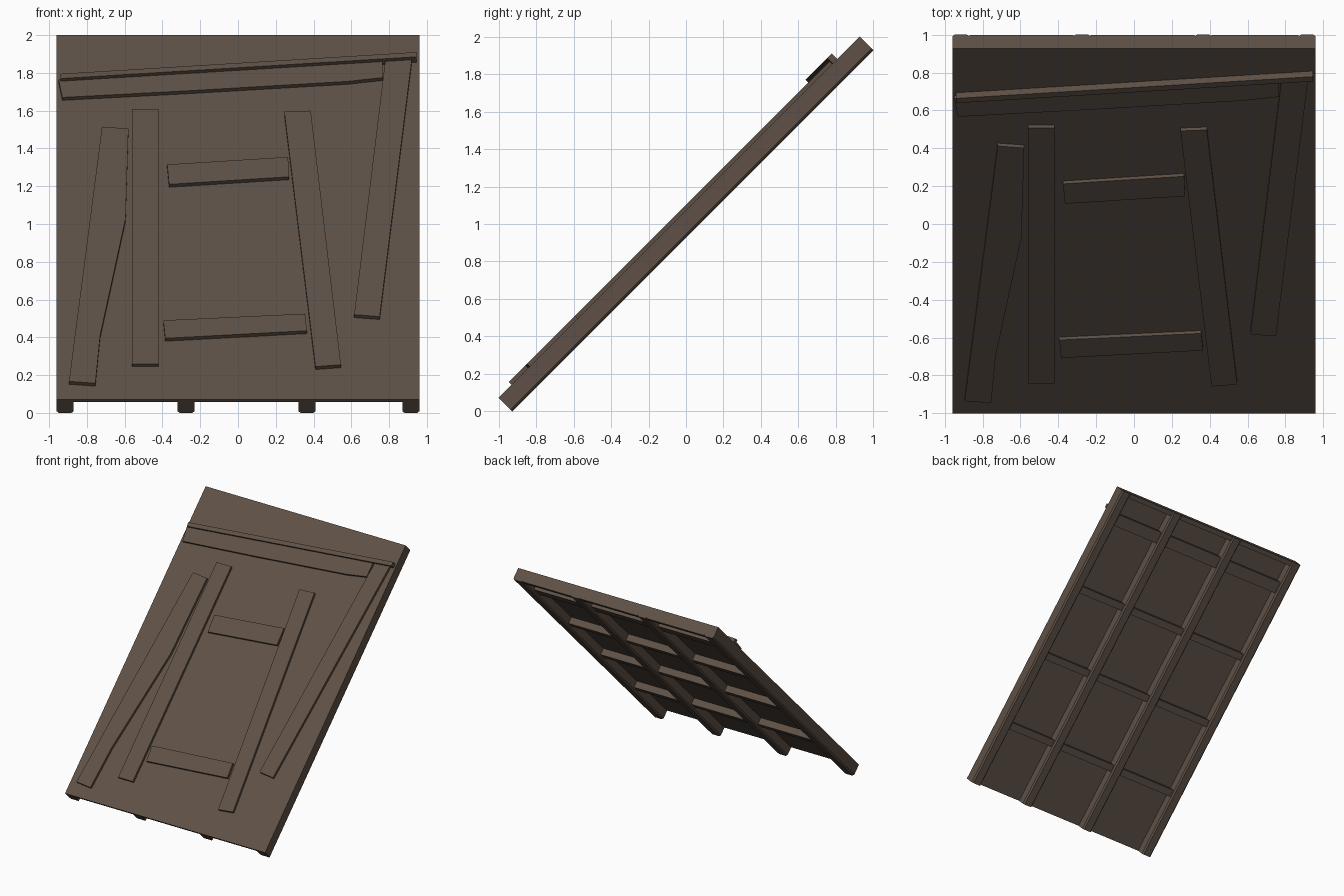
import bpy, bmesh, math
from mathutils import Matrix

if "Cube" in bpy.data.objects:
    bpy.data.objects.remove(bpy.data.objects["Cube"])

S = math.sqrt(0.5)
L = 1.928 / S        # length up the slope
T = 0.102            # full depth of panel and frame
P = 0.022            # sheet thickness
Z0 = T * S
# local axes: x across, y up the slope, z out of the face
FRAME = Matrix(((1, 0, 0, 0), (0, S, -S, -1), (0, S, S, Z0), (0, 0, 0, 1)))

wood = bpy.data.materials.new("dark_brown_wood")
wood.diffuse_color = (0.112, 0.081, 0.061, 1)
wood.use_nodes = True
wood.node_tree.nodes["Principled BSDF"].inputs["Base Color"].default_value = wood.diffuse_color


def prism(name, lower, offset):
    """Solid from a 3D polygon swept by an offset, laid on the slope."""
    bm = bmesh.new()
    a = [bm.verts.new(p) for p in lower]
    b = [bm.verts.new([p[i] + offset[i] for i in range(3)]) for p in lower]
    n = len(a)
    bm.faces.new(a)
    bm.faces.new(b[::-1])
    for i in range(n):
        j = (i + 1) % n
        bm.faces.new((a[i], b[i], b[j], a[j]))
    bmesh.ops.recalc_face_normals(bm, faces=bm.faces)
    me = bpy.data.meshes.new(name)
    bm.to_mesh(me)
    bm.free()
    me.transform(FRAME)
    me.materials.append(wood)
    ob = bpy.data.objects.new(name, me)
    bpy.context.collection.objects.link(ob)
    return ob


def box(name, x0, x1, v0, v1, w0, w1):
    prism(name, [(x0, v0, w0), (x1, v0, w0), (x1, v1, w0), (x0, v1, w0)],
          (0, 0, w1 - w0))


def plank(name, front, h=0.022):
    """Plank on the face, outlined by its front-view x and z."""
    prism(name, [(x, (z - Z0) / S - h, 0) for x, z in front], (0, 0, h))


# face sheet
box("face_sheet", -0.96, 0.96, 0, L, -P, 0)

# long rafters with eased lower edges
rafters = [(-0.96, -0.87), (-0.32, -0.23), (0.32, 0.41), (0.87, 0.96)]
c = 0.012
for x0, x1 in rafters:
    prism("rafter", [(x0, 0, -P), (x0, 0, -T + c), (x0 + c, 0, -T),
                     (x1 - c, 0, -T), (x1, 0, -T + c), (x1, 0, -P)], (0, L, 0))

# header boards and cross battens between the rafters
for (_, x0), (x1, _) in zip(rafters, rafters[1:]):
    box("header_board", x0, x1, L - 0.04, L, -T + 0.004, -P)
    for t, wid in ((0.25, 0.10), (0.90, 0.06), (1.52, 0.06), (2.17, 0.06)):
        box("cross_batten", x0, x1, L - t - wid / 2, L - t + wid / 2, -0.078, -P)

# loose planks nailed to the face
plank("left_outer_plank", [(-0.72, 1.515), (-0.58, 1.505), (-0.595, 1.03),
                           (-0.73, 0.41), (-0.755, 0.157), (-0.895, 0.167)])
plank("left_inner_plank", [(-0.56, 1.61), (-0.42, 1.61), (-0.42, 0.26), (-0.56, 0.26)])
plank("right_inner_plank", [(0.245, 1.595), (0.385, 1.60), (0.545, 0.255), (0.41, 0.245)])
plank("right_outer_plank", [(0.78, 1.87), (0.92, 1.87), (0.75, 0.51), (0.615, 0.52)])
plank("upper_short_plank", [(-0.375, 1.315), (0.265, 1.355), (0.27, 1.25), (-0.365, 1.21)])
plank("lower_short_plank", [(-0.395, 0.49), (0.355, 0.525), (0.365, 0.435), (-0.385, 0.395)])
plank("top_plank", [(-0.95, 1.765), (0.765, 1.87), (0.765, 1.775),
                    (0.58, 1.755), (-0.27, 1.705), (-0.93, 1.67)])
plank("top_ledge", [(-0.94, 1.795), (0.945, 1.91), (0.945, 1.885), (-0.94, 1.77)], 0.042)
